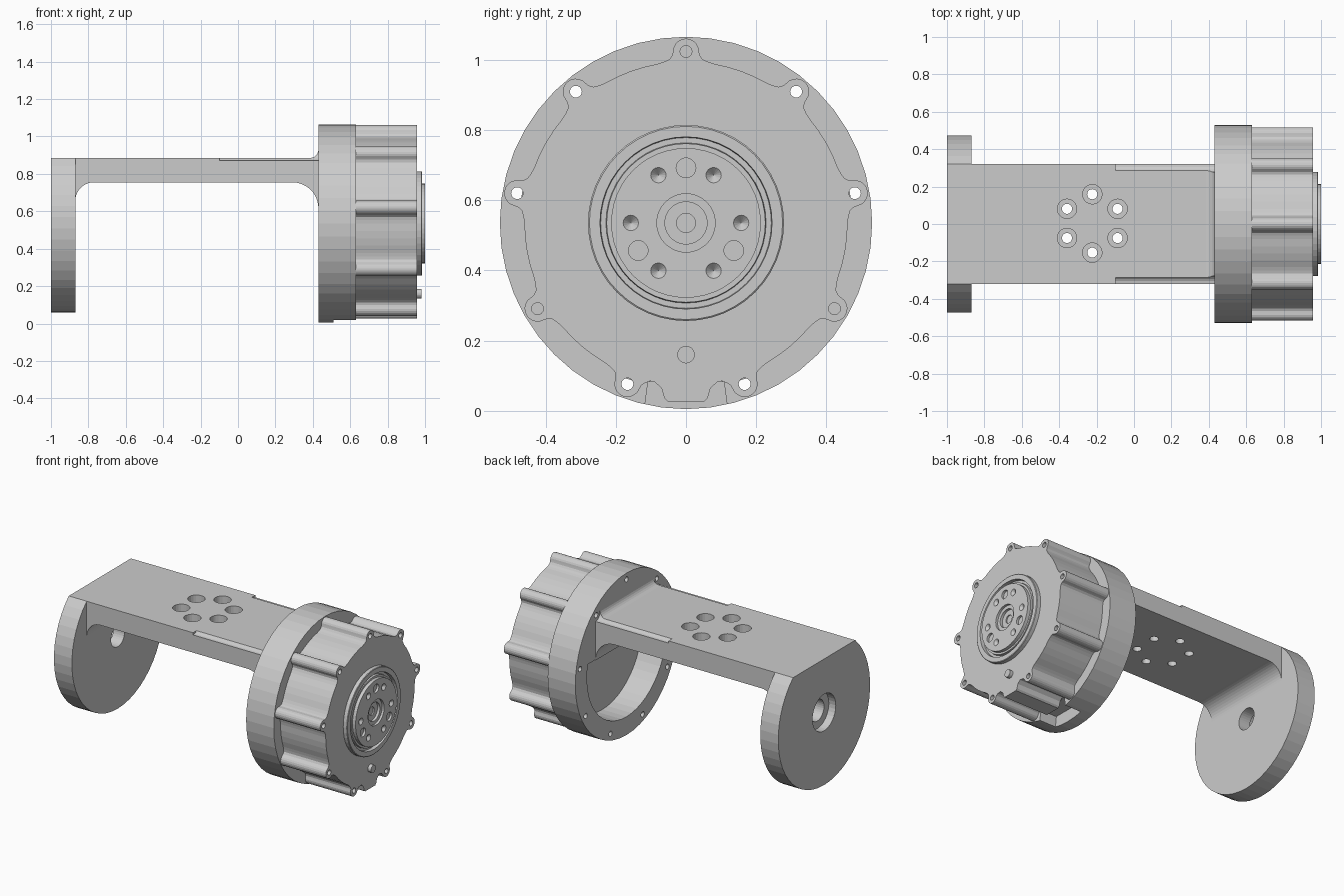
import bpy, bmesh
from math import sin, cos, radians, pi, asin, degrees
from mathutils import Vector

if "Cube" in bpy.data.objects:
    bpy.data.objects.remove(bpy.data.objects["Cube"])

CZ = 0.535  # height of the rotation axis


def finish(name, bm):
    bmesh.ops.recalc_face_normals(bm, faces=bm.faces)
    me = bpy.data.meshes.new(name)
    bm.to_mesh(me)
    bm.free()
    ob = bpy.data.objects.new(name, me)
    bpy.context.collection.objects.link(ob)
    return ob


def prism(name, pts, axis, lo, hi):
    """Extrude a 2D outline along x (pts y,z), y (pts x,z) or z (pts x,y)."""
    place = {'x': lambda a, b: (lo, a, b), 'y': lambda a, b: (a, lo, b),
             'z': lambda a, b: (a, b, lo)}[axis]
    step = {'x': (1, 0, 0), 'y': (0, 1, 0), 'z': (0, 0, 1)}[axis]
    bm = bmesh.new()
    face = bm.faces.new([bm.verts.new(place(a, b)) for a, b in pts])
    ext = bmesh.ops.extrude_face_region(bm, geom=[face])
    verts = [v for v in ext['geom'] if isinstance(v, bmesh.types.BMVert)]
    bmesh.ops.translate(bm, verts=verts, vec=Vector(step) * (hi - lo))
    return finish(name, bm)


def arc(a, b, r, start, end, n):
    return [(a + r * cos(radians(start + (end - start) * i / n)),
             b + r * sin(radians(start + (end - start) * i / n))) for i in range(n + 1)]


def cyl(name, a, b, r, axis, lo, hi, n=20):
    return prism(name, arc(a, b, r, 0, 360, n)[:-1], axis, lo, hi)


def lathe(name, profile, y=0.0, z=CZ, n=48):
    """Spin an (x, radius) profile about an axis parallel to x."""
    bm = bmesh.new()
    vs = [bm.verts.new((x, y, z + r)) for x, r in profile]
    es = [bm.edges.new(p) for p in zip(vs, vs[1:])]
    bmesh.ops.spin(bm, geom=vs + es, cent=(0, y, z), axis=(1, 0, 0),
                   angle=2 * pi, steps=n)
    bmesh.ops.remove_doubles(bm, verts=bm.verts, dist=1e-5)
    return finish(name, bm)


def cut(target, cutters):
    for c in cutters:
        mod = target.modifiers.new("cut", 'BOOLEAN')
        mod.operation, mod.solver, mod.object = 'DIFFERENCE', 'EXACT', c
        bpy.context.view_layer.objects.active = target
        bpy.ops.object.modifier_apply(modifier=mod.name)
        bpy.data.objects.remove(c)


def polar(r, deg):
    return r * cos(radians(deg)), CZ + r * sin(radians(deg))


screws = [90 + 40 * i for i in range(9)]

# End disc with flat top and a stepped bore
R, TOP = 0.475, 0.885
a0 = degrees(asin((TOP - CZ) / R))
end_disc = prism("end_disc", arc(0, CZ, R, 180 - a0, 360 + a0, 38), 'x', -1, -0.87)
cut(end_disc, [cyl("c", 0, CZ, 0.12, 'x', -1.1, -0.95, 32),
               cyl("c", 0, CZ, 0.07, 'x', -1.1, -0.8, 32)])

# Bridge plate with fillets at both ends
outline = ([(-0.87, TOP)] + arc(-0.77, 0.655, 0.10, 180, 90, 10)
           + arc(0.29, 0.615, 0.14, 90, 0, 12)
           + arc(0.385, 0.93, 0.045, 0, -90, 6))
bridge = prism("bridge_plate", outline, 'y', -0.322, 0.322)
for i in range(6):
    t = radians(30 + 60 * i)
    x, y = -0.223 + 0.156 * cos(t), 0.003 + 0.156 * sin(t)
    cut(bridge, [cyl("c", x, y, 0.052, 'z', 0.80, 1.0),
                 cyl("c", x, y, 0.027, 'z', 0.7, 1.0)])
# Screw access grooves along the plate edges
for s in (-1, 1):
    cut(bridge, [cyl("c", s * 0.317, 0.91, 0.04, 'x', -0.1, 0.5)])

# Mounting ring with a recess behind, a connector notch and screw holes
ring = cyl("mounting_ring", 0, CZ, 0.53, 'x', 0.43, 0.63, 48)
a1 = degrees(asin((0.62 - CZ) / 0.41))
cut(ring, [prism("c", arc(0, CZ, 0.41, 180 - a1, 360 + a1, 28), 'x', 0.4, 0.605),
           prism("c", [(-0.132, -0.1), (0.132, -0.1), (0.108, 0.085), (-0.108, 0.085)],
                 'x', 0.51, 0.7)])

# Motor housing: round body with screw lugs and a connector lobe at the bottom
lug = ([(0.459, -0.062), (0.466, -0.047), (0.478, -0.039)]
       + [(u, v) for u, v in arc(0.488, 0, 0.037, -90, 90, 10)]
       + [(0.478, 0.039), (0.466, 0.047), (0.459, 0.062)])
lobe = [(0.45, -0.105), (0.452, -0.09), (0.47, -0.07), (0.498, -0.062), (0.508, -0.052)]
lobe += [(u, -v) for u, v in reversed(lobe)]
shape = []
for i, ang in enumerate(screws):
    t = radians(ang)
    shape += [(u * cos(t) - v * sin(t), CZ + u * sin(t) + v * cos(t)) for u, v in lug]
    if i == 4:  # lobe sits between the two lowest lugs
        shape += [(v, CZ - u) for u, v in lobe]
    else:
        shape += arc(0, CZ, 0.46, ang + 10, ang + 30, 4)
housing = prism("motor_housing", shape, 'x', 0.63, 0.957)

# Screw holes: every third one is blind
for i, ang in enumerate(screws):
    y, z = polar(0.488, ang)
    depth = 0.03 if i % 3 == 0 else 0.6
    cut(housing, [cyl("c", y, z, 0.017, 'x', 0.957 - depth, 1.0, 14)])
    cut(ring, [cyl("c", y, z, 0.017, 'x', 0.4, 0.43 + depth, 14)])

# Output hub: raised collar, groove, face plate and stepped centre bore
hub = lathe("output_hub", [(0.95, 0), (0.95, 0.279), (0.982, 0.279), (0.985, 0.275),
                           (0.985, 0.245), (0.962, 0.243), (0.962, 0.228), (0.978, 0.226),
                           (0.978, 0.213), (1.0, 0.213), (1.0, 0.083), (0.985, 0.083),
                           (0.985, 0.06), (0.968, 0.06), (0.968, 0.027), (0.96, 0.027),
                           (0.96, 0)])
for i in range(6):
    y, z = polar(0.157, 60 * i)
    cut(hub, [lathe("c", [(1.002, 0), (1.002, 0.024), (0.978, 0)], y, z, 16)])
for i in range(3):
    y, z = polar(0.157, 90 + 120 * i)
    cut(hub, [cyl("c", y, z, 0.028, 'x', 0.985, 1.1)])

# Locating pin on the housing face
cyl("locating_pin", 0, 0.16, 0.025, 'x', 0.95, 0.98)
